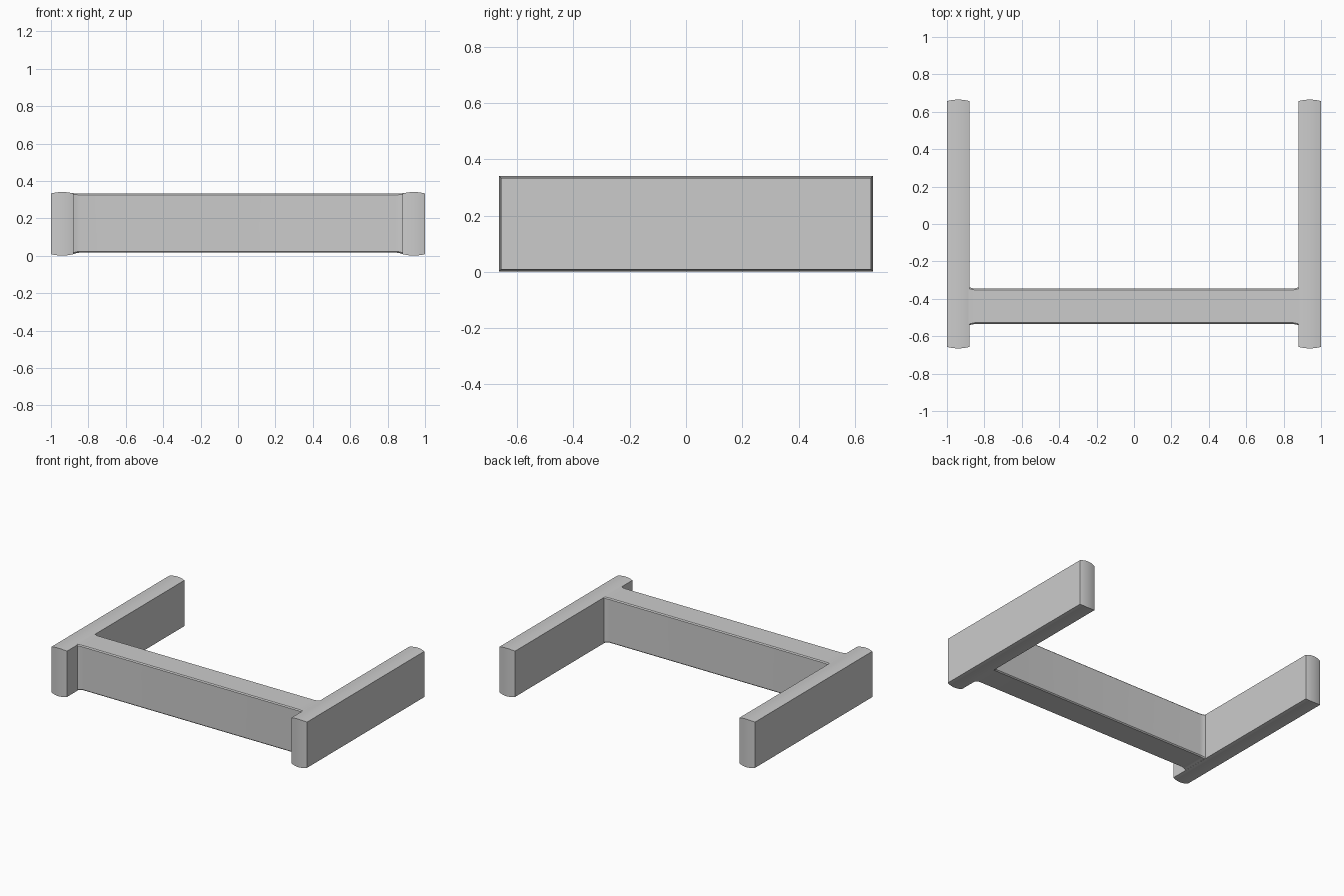
import bpy, bmesh, math

if "Cube" in bpy.data.objects:
    bpy.data.objects.remove(bpy.data.objects["Cube"])


def loft(name, rings, capped=True):
    """Skin a list of equal-length point rings into one object."""
    bm = bmesh.new()
    loops = [[bm.verts.new(p) for p in ring] for ring in rings]
    n = len(loops[0])
    for a, b in zip(loops, loops[1:]):
        for i in range(n):
            j = (i + 1) % n
            bm.faces.new((a[i], a[j], b[j], b[i]))
    if capped:
        bm.faces.new(loops[0][::-1])
        bm.faces.new(loops[-1])
    bmesh.ops.recalc_face_normals(bm, faces=bm.faces)
    mesh = bpy.data.meshes.new(name)
    bm.to_mesh(mesh)
    bm.free()
    obj = bpy.data.objects.new(name, mesh)
    bpy.context.collection.objects.link(obj)
    bpy.ops.object.select_all(action='DESELECT')
    obj.select_set(True)
    bpy.context.view_layer.objects.active = obj
    bpy.ops.object.shade_smooth_by_angle(angle=math.radians(30))
    return obj


def rect(x, y0, y1, z0, z1):
    return [(x, y0, z0), (x, y1, z0), (x, y1, z1), (x, y0, z1)]


def chamfered(x, y0, y1, z0, z1, c):
    return [(x, y0 + c, z0), (x, y1 - c, z0), (x, y1, z0 + c), (x, y1, z1 - c),
            (x, y1 - c, z1), (x, y0 + c, z1), (x, y0, z1 - c), (x, y0, z0 + c)]


# Side plates: slabs whose narrow edges are gently crowned
STEPS = 10
for side, sx in (("left", -1), ("right", 1)):
    rings = []
    for i in range(STEPS + 1):
        t = 2 * i / STEPS - 1
        d = 0.008 * t * t
        rings.append(rect(sx * (0.94 + 0.06 * t), -0.665 + d, 0.665 - d,
                          0.001 + d, 0.341 - d))
    loft(side + "_side_plate", rings)

# Crossbar: chamfered bar that flares slightly where it meets the plates
flare = [(0.84, 0.0), (0.853, 0.001), (0.865, 0.003), (0.875, 0.006), (0.885, 0.008)]
stations = [(-x, f) for x, f in reversed(flare)] + flare
loft("crossbar",
     [chamfered(x, -0.534 - f, -0.346 + f, 0.017 - f, 0.333 + f * 0.2, 0.007)
      for x, f in stations], capped=False)
